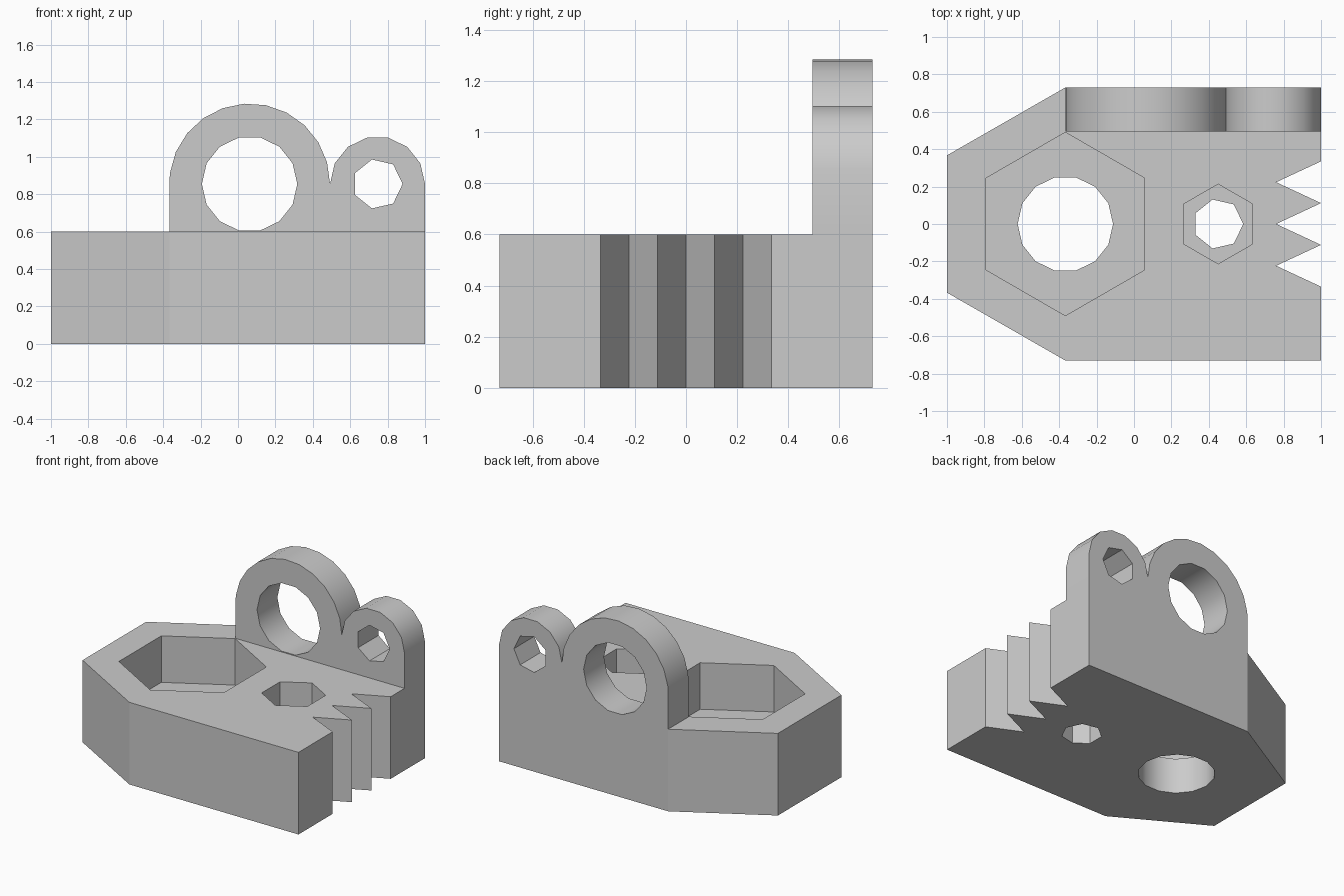
import bpy, bmesh, math
from mathutils import Vector

cube = bpy.data.objects.get("Cube")
if cube:
    bpy.data.objects.remove(cube, do_unlink=True)

grey = bpy.data.materials.new("plain grey")
grey.use_nodes = True
grey.diffuse_color = (0.6, 0.6, 0.6, 1)
grey.node_tree.nodes["Principled BSDF"].inputs["Base Color"].default_value = (0.6, 0.6, 0.6, 1)


def ring(cx, cy, radius, sides, turn=0.0):
    return [(cx + radius * math.cos(turn + math.tau * i / sides),
             cy + radius * math.sin(turn + math.tau * i / sides)) for i in range(sides)]


def prism(name, points, start, end, upright=False):
    """Extrude a profile along z, or along y when upright (profile in x, z)."""
    bm = bmesh.new()
    place = (lambda p: (p[0], start, p[1])) if upright else (lambda p: (p[0], p[1], start))
    face = bm.faces.new([bm.verts.new(place(p)) for p in points])
    shift = Vector((0, end - start, 0)) if upright else Vector((0, 0, end - start))
    new = bmesh.ops.extrude_face_region(bm, geom=[face], use_keep_orig=True)["geom"]
    bmesh.ops.translate(bm, vec=shift, verts=[v for v in new if isinstance(v, bmesh.types.BMVert)])
    bmesh.ops.recalc_face_normals(bm, faces=bm.faces)
    mesh = bpy.data.meshes.new(name)
    bm.to_mesh(mesh)
    bm.free()
    mesh.materials.append(grey)
    obj = bpy.data.objects.new(name, mesh)
    bpy.context.collection.objects.link(obj)
    return obj


def combine(body, tool, operation):
    mod = body.modifiers.new("combine", "BOOLEAN")
    mod.operation, mod.solver, mod.object = operation, "EXACT", tool
    bpy.context.view_layer.objects.active = body
    bpy.ops.object.modifier_apply(modifier=mod.name)
    bpy.data.objects.remove(tool, do_unlink=True)


HALF, TOP, AXLE = 0.73, 0.6, 0.855
BIG, SMALL = 0.255, 0.134

# Base block: tapered left end, toothed right end
teeth = [(1 if i % 2 == 0 else 0.76, -0.335 + i * 0.335 / 3) for i in range(7)]
outline = [(-1, 0.367), (-1, -0.367), (-0.367, -HALF), (1, -HALF)] + teeth + [(1, HALF), (-0.367, HALF)]
body = prism("bracket_body", outline, 0, TOP)

# Twin rounded lugs along the back edge
big_arc = [p for p in ring(0.062, AXLE, 0.43, 23) if p[1] > AXLE + 0.01]
small_arc = [p for p in ring(0.746, AXLE, 0.254, 14) if p[1] > AXLE + 0.01]
lugs = [(1, 0.3), (1, AXLE)] + small_arc + [(0.492, AXLE)] + big_arc + [(-0.367, AXLE), (-0.367, 0.3)]
combine(body, prism("lugs", lugs, 0.495, HALF, True), "UNION")

# Hexagonal nut pockets with round holes through the base
for x, pocket, hole, sides in ((-0.367, 0.49, BIG, 14), (0.45, 0.213, SMALL, 7)):
    combine(body, prism("pocket", ring(x, 0, pocket, 6, math.pi / 6), 0.26, TOP + 0.2), "DIFFERENCE")
    combine(body, prism("bolt_hole", ring(x, 0, hole, sides), -0.2, TOP), "DIFFERENCE")

# Holes through the lugs
for x, hole, sides in ((0.062, BIG, 14), (0.746, SMALL, 7)):
    combine(body, prism("lug_hole", ring(x, AXLE, hole, sides), 0.3, 1, True), "DIFFERENCE")

# Smooth the fine curves, keep the corners sharp
bpy.ops.object.select_all(action="DESELECT")
body.select_set(True)
bpy.context.view_layer.objects.active = body
bpy.ops.object.shade_smooth_by_angle(angle=math.radians(29))
